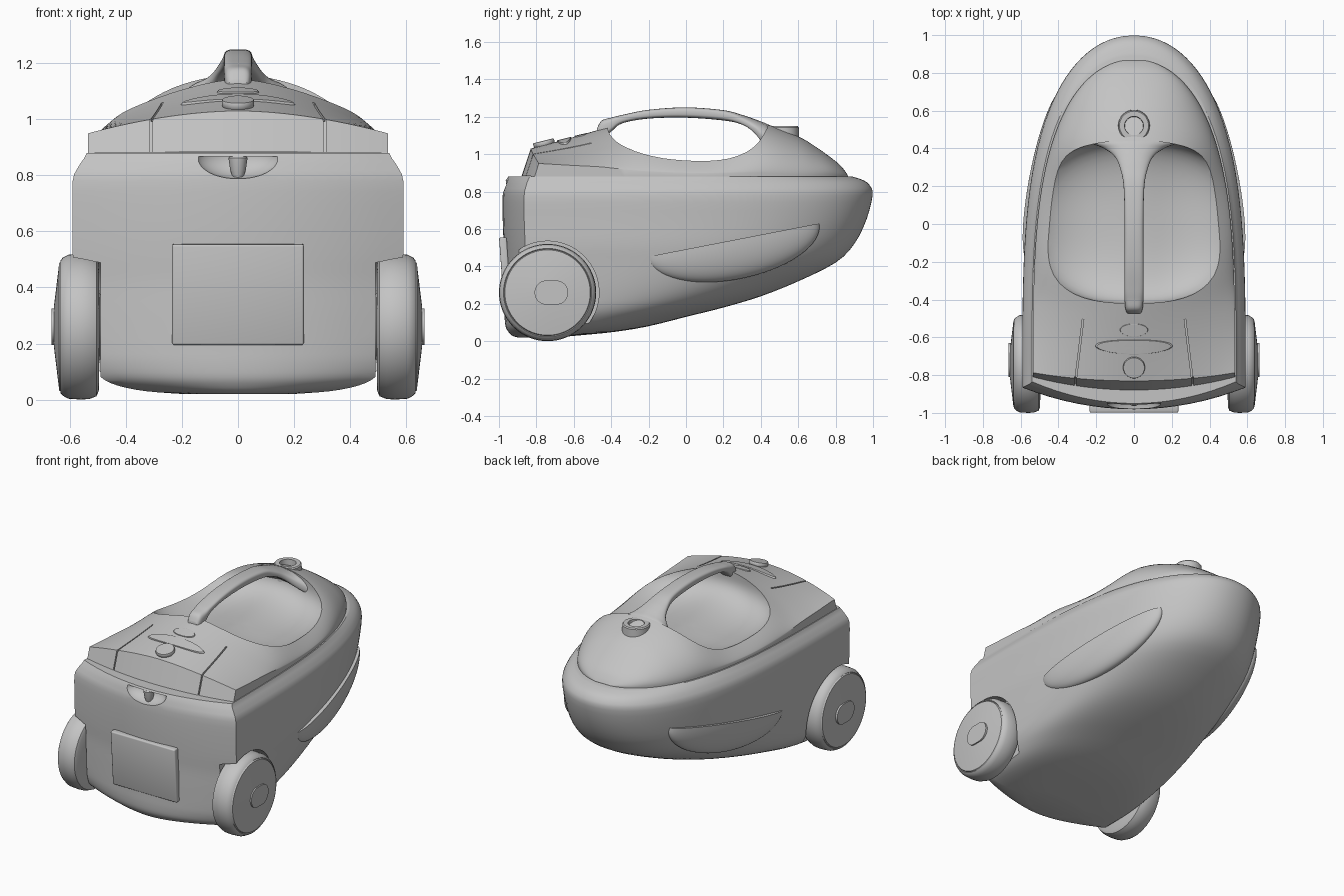
import bpy, bmesh, math
from mathutils import Matrix, Vector

cube = bpy.data.objects.get("Cube")
if cube:
    bpy.data.objects.remove(cube, do_unlink=True)

grey = bpy.data.materials.new("plain_grey")
grey.use_nodes = True
grey.diffuse_color = (0.55, 0.55, 0.55, 1)
shader = next(n for n in grey.node_tree.nodes if n.type == 'BSDF_PRINCIPLED')
shader.inputs["Base Color"].default_value = grey.diffuse_color

def finish(name, bm):
    """Turn a bmesh into a linked object with outward normals."""
    bmesh.ops.remove_doubles(bm, verts=bm.verts, dist=0.00001)
    bmesh.ops.recalc_face_normals(bm, faces=bm.faces)
    if bm.calc_volume(signed=True) < 0:
        bmesh.ops.reverse_faces(bm, faces=bm.faces)
    mesh = bpy.data.meshes.new(name)
    bm.to_mesh(mesh)
    bm.free()
    mesh.materials.append(grey)
    obj = bpy.data.objects.new(name, mesh)
    bpy.context.collection.objects.link(obj)
    return obj

def loft(name, rings):
    """Skin closed rings of equal length and cap both ends."""
    bm = bmesh.new()
    rows = [[bm.verts.new(p) for p in ring] for ring in rings]
    count = len(rows[0])
    for low, high in zip(rows, rows[1:]):
        for i in range(count):
            j = (i + 1) % count
            bm.faces.new((low[i], low[j], high[j], high[i]))
    bm.faces.new(rows[0])
    bm.faces.new(rows[-1])
    return finish(name, bm)

def lathe(name, profile, centre, axis, steps=64):
    """Revolve (distance along axis, radius) pairs around X or Z."""
    rings = []
    for along, radius in profile:
        turns = [math.tau * i / steps for i in range(steps)]
        circle = [(radius * math.cos(a), radius * math.sin(a)) for a in turns]
        rings.append([Vector(centre) + Vector((along, c, s) if axis == "X" else (c, s, along))
                      for c, s in circle])
    return loft(name, rings)

def ellipsoid(name, size, matrix, power=2, shape=None):
    """Superellipsoid, with an optional rule that reshapes each point."""
    bm = bmesh.new()
    bmesh.ops.create_uvsphere(bm, u_segments=64, v_segments=32, radius=1)
    for v in bm.verts:
        norm = sum(abs(c) ** power for c in v.co) ** (1 / power)
        v.co = Vector([c / norm * s for c, s in zip(v.co, size)])
        if shape:
            shape(v.co)
        v.co = matrix @ v.co
    return finish(name, bm)

def box(name, size, matrix, bevel=0):
    bm = bmesh.new()
    bmesh.ops.create_cube(bm, size=1, matrix=matrix @ Matrix.Diagonal((*size, 1)))
    if bevel:
        bmesh.ops.bevel(bm, geom=bm.edges[:], offset=bevel, segments=3,
                        profile=0.5, affect='EDGES')
    return finish(name, bm)

def cut(target, cutter):
    """Subtract the cutter for good and remove it."""
    mod = target.modifiers.new("cut", 'BOOLEAN')
    mod.operation, mod.solver, mod.object = 'DIFFERENCE', 'EXACT', cutter
    bpy.context.view_layer.objects.active = target
    bpy.ops.object.modifier_apply(modifier=mod.name)
    bpy.data.objects.remove(cutter, do_unlink=True)

def spline(table, steps=5):
    """Fill in smooth rows between the rows of a table."""
    rows = []
    for i in range(len(table) - 1):
        near = [table[min(max(i + d, 0), len(table) - 1)] for d in (-1, 0, 1, 2)]
        for f in [k / steps for k in range(steps)]:
            rows.append([q + f / 2 * (r - p + f * (2 * p - 5 * q + 4 * r - s
                         + f * (3 * (q - r) + s - p))) for p, q, r, s in zip(*near)])
    return rows + [table[-1]]

def egg(t):
    """Half-width of the plan outline, from square end to round nose."""
    return max(0, 1 - max(0, t) ** 3.5) ** (1 / 2.1)

def at(x, y, z, tilt=0, axis='X'):
    return Matrix.Translation((x, y, z)) @ Matrix.Rotation(math.radians(tilt), 4, axis)

# Hull: height, half-width, nose y, square end y
hull = [(.02, .2, -.7, -.9), (.03, .33, -.58, -.93), (.05, .43, -.38, -.95),
        (.08, .49, -.2, -.965), (.13, .53, 0, -.97), (.18, .55, .2, -.97),
        (.24, .56, .4, -.97), (.32, .57, .6, -.97), (.42, .58, .8, -.97),
        (.52, .59, .9, -.975), (.65, .59, .965, -.98), (.78, .59, .998, -.98),
        (.83, .57, .985, -.97), (.86, .55, .95, -.96), (.88, .54, .89, -.95)]
rings = []
for z, width, nose, end in spline(hull, 3):
    half = [(width * i / 8, end + 0.115 * (i / 8) ** 2, z) for i in range(8)]
    start = end + 0.115
    for j in range(33):
        t = 1 - (1 - j / 32) ** 2
        half.append((width * egg(t), start + (nose - start) * t, z))
    rings.append(half + [(-x, y, h) for x, y, h in half[-2:0:-1]])
body = loft("lower_body", rings)
AXLE = (0, -.74, .26)
for side in (-1, 1):
    cut(body, lathe("wheel_well", [(side * .49, .275), (side * .8, .275)], AXLE, "X"))
cut(body, ellipsoid("latch_recess", (.15, .09, .08), at(0, -.98, .868), 2,
                    lambda co: setattr(co, "z", min(co.z, 0))))

# Lid: y, ridge height, side wall height and two roundness powers
crest = [(-.88, 1.03, .07, 1.8, 1), (-.66, 1.085, .06, 1.65, .98), (-.44, 1.14, .05, 1.6, .93),
         (-.25, 1.18, .03, 1.7, .8), (0, 1.24, .02, 1.15, .85), (.2, 1.23, .02, 1.2, .82),
         (.42, 1.165, .02, 1.9, .62), (.6, 1.095, .01, 2, .58), (.7, 1.035, .01, 2, .55),
         (.77, .985, .01, 2, .5), (.82, .945, .005, 2, .5), (.85, .91, .005, 2, .5),
         (.866, .885, .003, 2, .5)]
SEAM = .88

def lid_ring(row, lift=1):
    y, top, wall, a, b = row
    width = .535 * egg((y + .86) / 1.73)
    slant = max(0, min(1, (-.4 - y) / .48))
    ring = [(-1, 0)]
    for i in range(49):
        u = math.sin(math.pi / 2 * (i / 24 - 1))
        ring.append((u, wall + (top - SEAM - wall) * max(0, 1 - abs(u) ** a) ** b))
    ring.append((1, 0))
    return [(u * width, y + slant * (.07 * u * u + .33 * h * lift), SEAM + h * lift)
            for u, h in ring]

def basin_shape(co):
    """Tall open top and a floor that swells gently along the middle."""
    co.z *= 2 if co.z > 0 else 1 - .2 * math.exp(-(co.x / .2) ** 2)

lid = loft("upper_lid", [lid_ring(crest[0], .02)] + [lid_ring(r) for r in spline(crest)])
cut(lid, ellipsoid("basin", (.53, .43, .2), at(0, .01, 1.1), 2.6, basin_shape))
for side in (-1, 1):
    groove = at(side * .29, -.67, 1.027, side * 7, 'Z') @ at(0, 0, 0, 8)
    cut(lid, box("top_groove", (.008, .34, .03), groove))
    cut(lid, box("front_groove", (.008, .03, .14), at(side * .31, -.84, .945, -18)))

# Carry handle: y, top, underside, half-width, droop of the flared end
grip = [(-.475, 1.14, 1.08, .035, 0), (-.45, 1.18, 1.08, .045, 0), (-.4, 1.195, 1.12, .05, 0),
        (-.34, 1.21, 1.165, .05, 0), (-.2, 1.237, 1.19, .05, 0), (0, 1.25, 1.195, .05, 0),
        (.2, 1.235, 1.18, .055, 0), (.3, 1.21, 1.16, .075, .01), (.36, 1.19, 1.13, .105, .025),
        (.4, 1.175, 1.1, .16, .05), (.43, 1.163, 1.08, .23, .075), (.46, 1.145, 1.05, .27, .1)]
rings = []
for y, top, low, width, droop in spline(grip):
    ring = []
    for i in range(32):
        u, v = [math.copysign(abs(w) ** .6, w) for w in
                (math.cos(math.tau * i / 32), math.sin(math.tau * i / 32))]
        ring.append((u * width, y, (top + low) / 2 + v * (top - low) / 2 - droop * u * u))
    rings.append(ring)
loft("carry_handle", rings)

# Hose port with a blind bore
lathe("hose_port", [(1.0, .088), (1.143, .083), (1.15, .077), (1.15, .05), (1.06, .045)],
      (0, .52, 0), "Z", 48)

# Flat-topped buttons that follow the crown of the lid
def crown(co):
    co.z = min(co.z, .012) - .55 * co.x ** 2

for name, size, y, z in (("oval_button", (.075, .036, .04), -.56, 1.094),
                         ("wide_display", (.205, .04, .04), -.65, 1.071),
                         ("round_button", (.058, .058, .04), -.76, 1.06)):
    ellipsoid(name, size, at(0, y, z, 14), 2, crown)

# Cover plate and latch on the square end
box("cover_plate", (.47, .04, .36), at(0, -.967, .375, 4), .008)
lathe("latch_knob", [(.79, .018), (.82, .028), (.862, .034), (.868, .028)],
      (0, -.93, 0), "Z", 24)

# Side fins are half-lens bulges; wheels have a hub face and a rounded grip plate
def flat_top(co):
    co.z = min(co.z, 0)

tyre = [(.47, .1), (.495, .12), (.497, .23), (.505, .248), (.53, .258), (.56, .26),
        (.605, .257), (.626, .246), (.634, .236), (.63, .232), (.638, .228), (.656, .08),
        (.657, .01)]
for side, label in ((-1, "right"), (1, "left")):
    place = at(side * .462, .25, .54, 11) @ Matrix.Rotation(side * math.radians(11), 4, 'Z')
    ellipsoid(label + "_side_fin", (.09, .48, .21), place, 2, flat_top)
    lathe(label + "_wheel", [(side * x, r) for x, r in tyre], AXLE, "X")
    plate = []
    for x in (.64, .665):
        turns = [math.tau * (i + .5) / 32 for i in range(32)]
        plate.append([(side * x, -.72 + math.copysign(.025, math.cos(a)) + .065 * math.cos(a),
                       AXLE[2] + .065 * math.sin(a)) for a in turns])
    loft(label + "_wheel_grip", plate)

# Smooth shading that keeps the creases sharp
bpy.ops.object.select_all(action='DESELECT')
for obj in bpy.context.scene.objects:
    if obj.type == 'MESH':
        obj.select_set(True)
        bpy.context.view_layer.objects.active = obj
bpy.ops.object.shade_smooth_by_angle(angle=math.radians(30))
